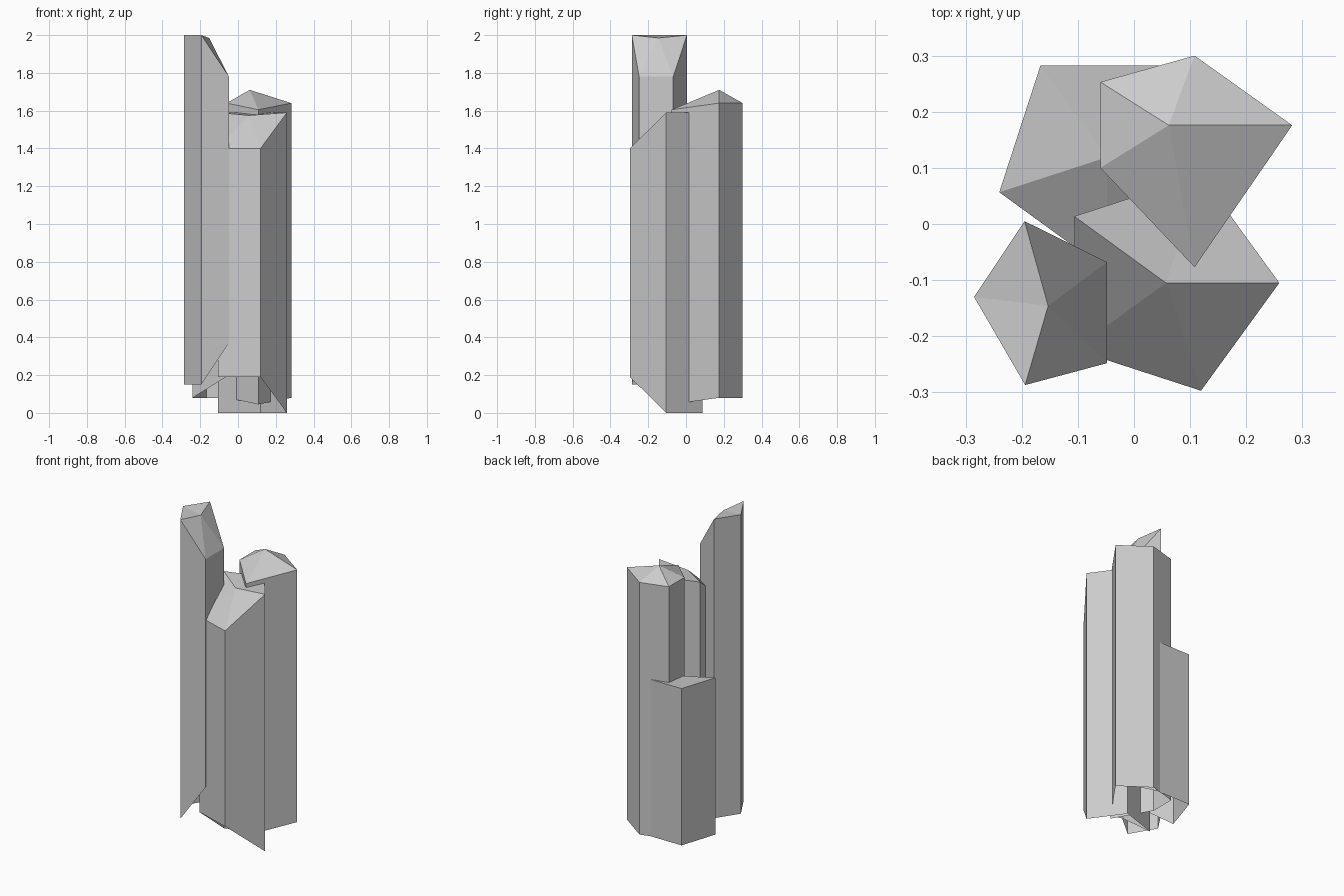
import bpy
from math import cos, sin, radians

if "Cube" in bpy.data.objects:
    bpy.data.objects.remove(bpy.data.objects["Cube"])


def pentagon(cx, cy, radius, turn):
    """Corners of a regular five-sided outline."""
    return [(cx + radius * cos(radians(turn + 72 * i)),
             cy + radius * sin(radians(turn + 72 * i))) for i in range(5)]


def column(name, outline, centre, bottoms, tops):
    """Open-bottomed stone column: side walls plus a fan-shaped cap."""
    n = len(outline)
    verts = [(x, y, z) for (x, y), z in zip(outline, bottoms)]
    verts += [(x, y, z) for (x, y), z in zip(outline, tops)]
    verts.append(centre)
    faces = []
    for i in range(n):
        j = (i + 1) % n
        faces.append((i, j, n + j, n + i))
        faces.append((n + i, n + j, 2 * n))
    mesh = bpy.data.meshes.new(name)
    mesh.from_pydata(verts, [], faces)
    mesh.update()
    obj = bpy.data.objects.new(name, mesh)
    bpy.context.collection.objects.link(obj)
    return obj


# Tall column, front left, cap chipped towards +x
column("tall_column",
       [(-0.048, -0.248), (-0.048, -0.068), (-0.195, 0.005),
        (-0.285, -0.13), (-0.194, -0.287)],
       (-0.153, -0.146, 1.985),
       [0.37, 0.37, 0.15, 0.15, 0.15],
       [1.78, 1.78, 2.0, 2.0, 2.0])

# Front column, cap chipped towards the front
column("front_column", pentagon(0.057, -0.105, 0.202, 0),
       (0.057, -0.105, 1.575),
       [0, 0, 0, 0.19, 0.19],
       [1.59, 1.59, 1.59, 1.40, 1.40])

# Back right column with a peaked cap
column("peaked_column",
       [(0.282, 0.176), (0.108, 0.30), (-0.06, 0.253),
        (-0.06, 0.10), (0.108, -0.077)],
       (0.062, 0.176, 1.71),
       [0.08, 0.08, 0.08, 0.08, 0.045],
       [1.64, 1.64, 1.64, 1.64, 1.605])

# Short column, back left
column("short_column", pentagon(-0.048, 0.119, 0.202, -18),
       (-0.048, 0.119, 1.035),
       [0.20, 0.08, 0.08, 0.08, 0.20],
       [0.93, 1.05, 1.05, 1.05, 0.93])
